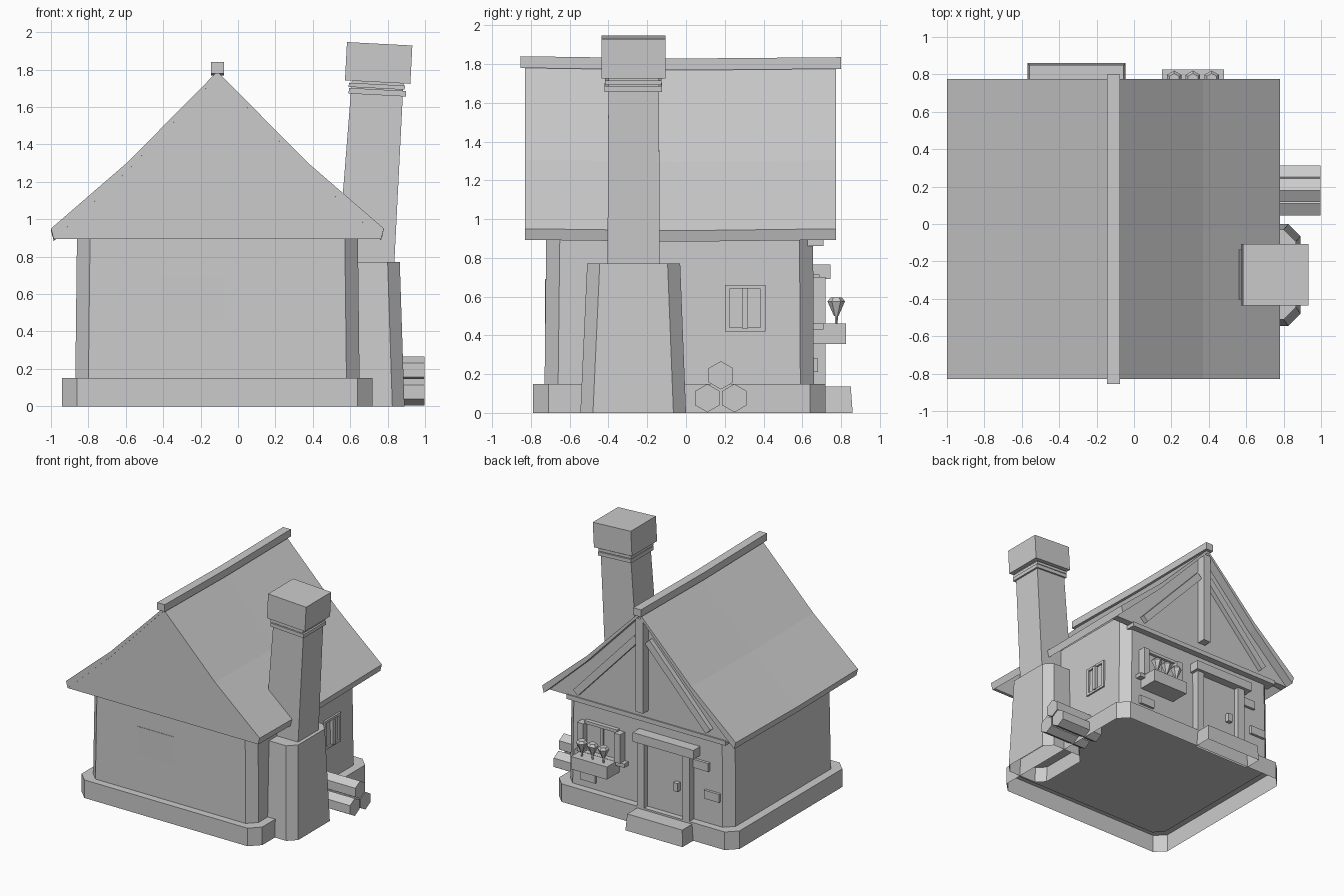
import bpy, bmesh, math
from mathutils import Vector, Matrix

cube = bpy.data.objects.get("Cube")
if cube:
    bpy.data.objects.remove(cube, do_unlink=True)

grey = bpy.data.materials.new("plain grey")
grey.use_nodes = True
grey.diffuse_color = (0.6, 0.6, 0.6, 1)
grey.node_tree.nodes["Principled BSDF"].inputs["Base Color"].default_value = grey.diffuse_color


def finish(name, bm):
    mesh = bpy.data.meshes.new(name)
    bm.to_mesh(mesh)
    bm.free()
    mesh.materials.append(grey)
    obj = bpy.data.objects.new(name, mesh)
    bpy.context.scene.collection.objects.link(obj)
    return obj


def loft(name, rings, open_bottom=False):
    """Solid through rings of equal point count; the first end may stay open."""
    bm = bmesh.new()
    loops = [[bm.verts.new(p) for p in ring] for ring in rings]
    n = len(loops[0])
    for a, b in zip(loops, loops[1:]):
        for i in range(n):
            j = (i + 1) % n
            bm.faces.new((a[i], a[j], b[j], b[i]))
    if not open_bottom:
        bm.faces.new(loops[0])
    bm.faces.new(loops[-1])
    bmesh.ops.recalc_face_normals(bm, faces=bm.faces)
    return finish(name, bm)


def box(name, x, y, z, tilt=0):
    """Box from ranges, turned about y by tilt degrees."""
    bm = bmesh.new()
    bmesh.ops.create_cube(bm, size=1)
    size = [r[1] - r[0] for r in (x, y, z)]
    mid = [(r[0] + r[1]) / 2 for r in (x, y, z)]
    bm.transform(Matrix.Translation(mid) @ Matrix.Rotation(math.radians(tilt), 4, 'Y')
                 @ Matrix.Diagonal(size + [1]))
    return finish(name, bm)


def cut_rect(x0, x1, y0, y1, z, c):
    """Rectangle ring with chamfered corners."""
    return [(x0 + c, y0, z), (x1 - c, y0, z), (x1, y0 + c, z), (x1, y1 - c, z),
            (x1 - c, y1, z), (x0 + c, y1, z), (x0, y1 - c, z), (x0, y0 + c, z)]


def cone(name, x, y, z0, z1, r0, r1, sides):
    bm = bmesh.new()
    bmesh.ops.create_cone(bm, cap_ends=True, segments=sides, radius1=r0, radius2=r1,
                          depth=z1 - z0, matrix=Matrix.Translation((x, y, (z0 + z1) / 2)))
    return finish(name, bm)


MID = -0.11          # ridge line in x

# Foundation, hollow below, and walls reaching up into the roof
loft("foundation", [cut_rect(-.94, .72, -.79, .72, z, .08) for z in (0, .15)], True)
loft("walls", [cut_rect(-.87, .65, -.73, .66, .13, .07),
               cut_rect(-.86, .64, -.72, .655, .99, .07)])

# Roof shell with a gently sagging middle
outer = [(-.89, .95), (-.48, 1.305), (0, 1.79)]
inner = [(-.875, .893), (-.49, 1.25), (0, 1.763)]


def both_sides(half):
    return half + [(-x, z) for x, z in reversed(half[:-1])]


def section(points, y, sag=0):
    return [(MID + x, y, z - sag) for x, z in points]


shell = both_sides(outer) + both_sides(inner)[::-1]
loft("roof", [section(shell, y, s) for y, s in ((-.83, 0), (-.03, .01), (.775, 0))])
loft("ridge_beam", [[(x, y, z - s) for x, z in ((-.145, 1.78), (-.075, 1.78),
                                                (-.075, 1.84), (-.145, 1.84))]
                    for y, s in ((-.855, 0), (-.03, .012), (.8, .005))])

# Gable panels under the roof
panel = both_sides(inner)
loft("front_gable", [section(panel, y) for y in (-.826, -.8)])
loft("back_gable", [section(panel, y) for y in (.64, .7)])

# Back gable timbers
box("tie_beam", (-.86, .6), (.61, .71), (.862, .9))
box("king_post", (-.145, -.075), (.69, .77), (.96, 1.74))
for side, label in ((-1, "right"), (1, "left")):
    a, b = Vector((.61, .95)), Vector((.05, 1.55))
    n = Vector((.021, .02))
    pts = [a - n, a + n, b + n, b - n]
    loft("gable_brace_" + label, [[(MID + side * p.x, y, p.y) for p in pts] for y in (.69, .74)])

# Chimney
loft("chimney_base", [cut_rect(.5, .89, -.545, 0, 0, .065),
                      cut_rect(.5, .865, -.51, -.03, .77, .065)], True)
loft("chimney_shaft", [[(x0, y0, z), (x1, y0, z - d), (x1, y1, z - d), (x0, y1, z)]
                       for x0, x1, y0, y1, z, d in ((.53, .835, -.405, -.135, .75, 0),
                                                    (.61, .885, -.4, -.14, 1.76, .02))])
box("chimney_lower_band", (.592, .898), (-.42, -.125), (1.664, 1.694), 3)
box("chimney_upper_band", (.592, .892), (-.418, -.127), (1.7, 1.722), 3)
box("chimney_cap", (.577, .927), (-.437, -.107), (1.733, 1.938), 3)

# Stacked hexagonal logs
for i, (y, z) in enumerate(((.11, .076), (.25, .076), (.18, .194))):
    turns = [math.radians(30 + 60 * k) for k in range(6)]
    loft("log_%d" % (i + 1), [[(x, y + .073 * math.cos(t), z + .073 * math.sin(t))
                               for t in turns] for x in (.6, .997)])

# Side window
for k, (y, z) in enumerate((((.2, .225), (.42, .66)), ((.385, .41), (.42, .66)),
                            ((.225, .385), (.42, .44)), ((.225, .385), (.64, .66)))):
    box("side_window_frame_%d" % (k + 1), (.62, .66), y, z)
box("side_window_bar", (.62, .67), (.29, .32), (.435, .645))

# Front window panel, almost flush with the leaning wall
box("front_window", (-.415, -.075), (-.7268, -.7), (.455, .69))

# Door
loft("door_step", [[(x0, .7, z), (x1, .7, z), (x1, y, z), (x0, y, z)]
                   for x0, x1, y, z in ((-.57, -.045, .86, 0), (-.56, -.055, .85, .135))], True)
box("door", (-.5, -.1), (.6, .675), (.13, .7))
box("door_post_left", (-.12, -.055), (.64, .72), (.13, .7))
box("door_post_right", (-.535, -.47), (.64, .72), (.13, .7))
box("door_lintel", (-.59, -.03), (.64, .745), (.69, .765))
box("door_handle", (-.42, -.38), (.66, .71), (.36, .43))

# Loose wall bricks
for i, (x, z) in enumerate(((-.61, .62), (-.71, .39), (.43, .245))):
    box("wall_brick_%d" % (i + 1), (x - .07, x + .07), (.63, .68), (z - .035, z + .035))

# Flower window
box("back_window_pane", (.14, .46), (.6, .666), (.46, .7))
for label, x in (("right", .13), ("left", .47)):
    box("back_window_post_" + label, (x - .028, x + .028), (.64, .72), (.46, .7))
box("back_window_top", (.15, .45), (.64, .69), (.69, .715))
box("back_window_bar", (.288, .312), (.64, .68), (.46, .69))
box("back_window_sill", (.07, .53), (.64, .71), (.43, .462))
box("flower_box", (.15, .48), (.65, .825), (.355, .46))
for i, x in enumerate((.215, .315, .415)):
    cone("flower_stem_%d" % (i + 1), x, .775, .44, .52, .006, .01, 5)
    cone("flower_cup_%d" % (i + 1), x, .775, .5, .575, .012, .045, 6)
    cone("flower_top_%d" % (i + 1), x, .775, .575, .595, .045, .03, 6)
